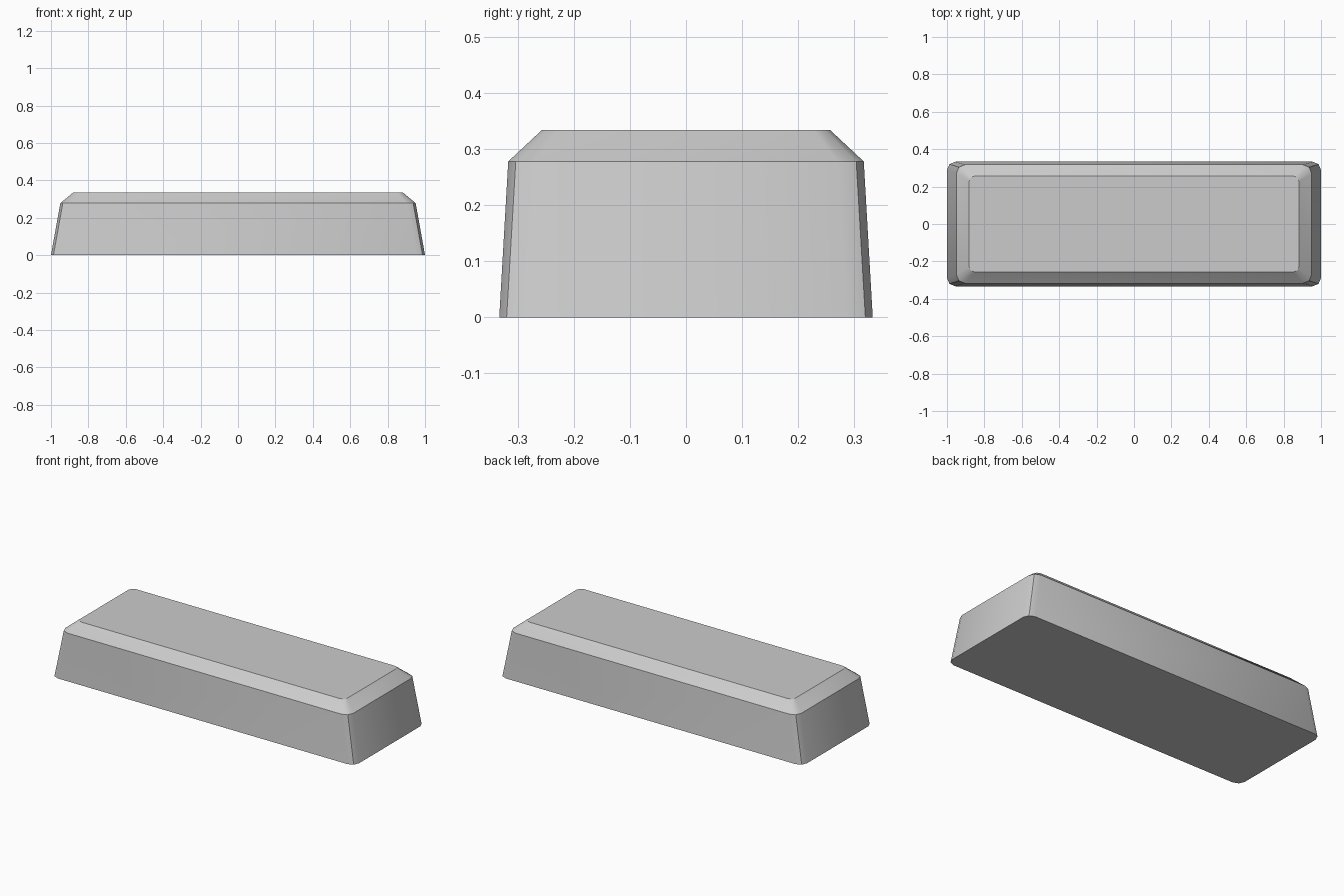
import bpy, bmesh, math

if "Cube" in bpy.data.objects:
    bpy.data.objects.remove(bpy.data.objects["Cube"])

# Cross-sections from the base up: half width, half depth, height, corner radius
SECTIONS = [
    (1.0, 0.333, 0.0, 0.045),
    (0.95, 0.317, 0.278, 0.046),
    (0.882, 0.257, 0.334, 0.03),
]
CORNER_SEGMENTS = 2


def rounded_rectangle(bm, hx, hy, z, r):
    """One ring of vertices, counter-clockwise seen from above."""
    ring = []
    for i, (sx, sy) in enumerate([(1, 1), (-1, 1), (-1, -1), (1, -1)]):
        for k in range(CORNER_SEGMENTS + 1):
            a = math.pi / 2 * (i + k / CORNER_SEGMENTS)
            ring.append(bm.verts.new((sx * (hx - r) + r * math.cos(a),
                                      sy * (hy - r) + r * math.sin(a), z)))
    return ring


# Tapered bar with a chamfered top
bm = bmesh.new()
rings = [rounded_rectangle(bm, *s) for s in SECTIONS]
for low, high in zip(rings, rings[1:]):
    n = len(low)
    for i in range(n):
        j = (i + 1) % n
        bm.faces.new((low[i], low[j], high[j], high[i]))
bm.faces.new(rings[0][::-1])
bm.faces.new(rings[-1])

mesh = bpy.data.meshes.new("bar_block")
bm.to_mesh(mesh)
bm.free()
bar = bpy.data.objects.new("bar_block", mesh)
bpy.context.collection.objects.link(bar)

# Smooth shading with crisp rim and corner edges
bpy.context.view_layer.objects.active = bar
bar.select_set(True)
bpy.ops.object.shade_smooth_by_angle(angle=math.radians(35))
